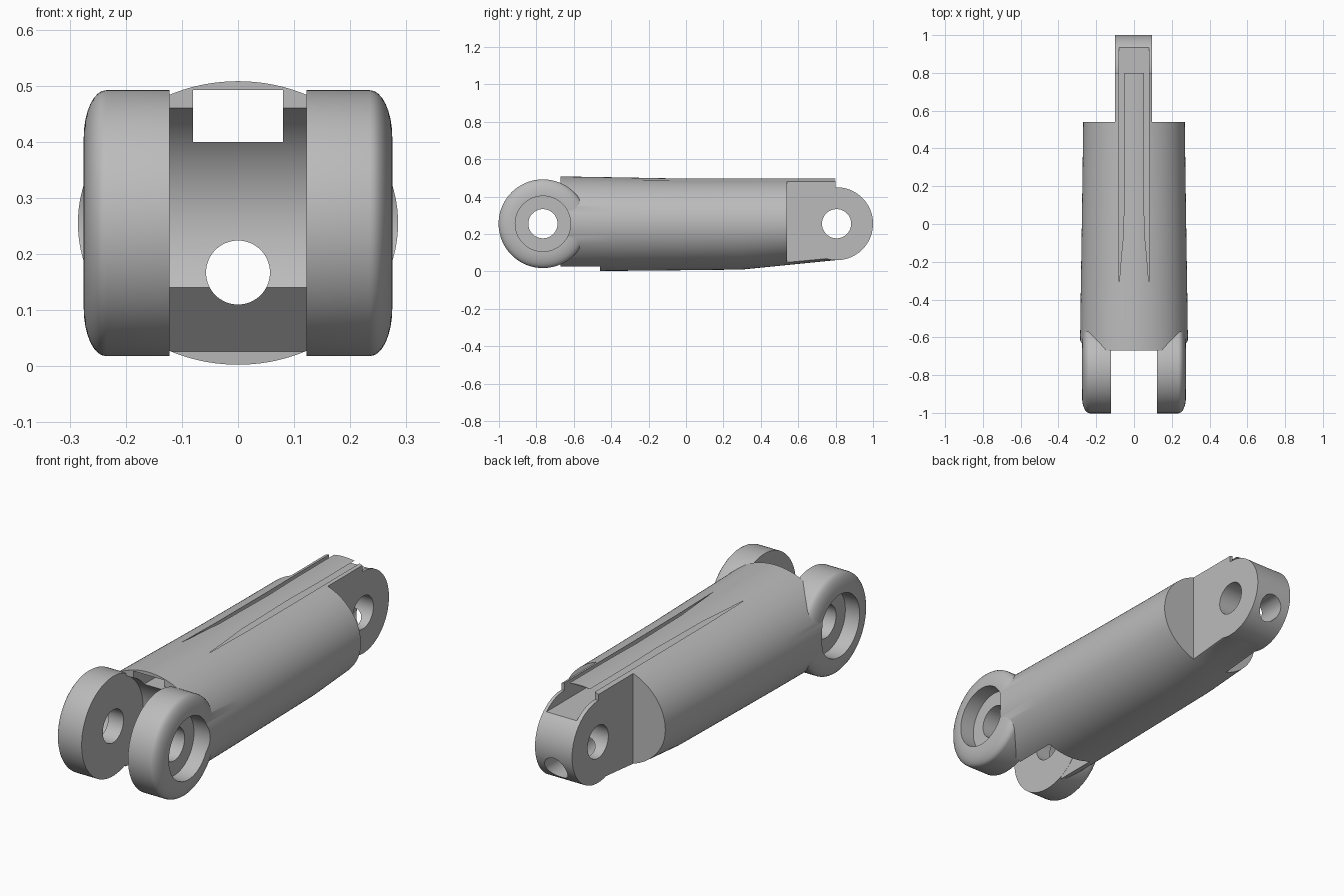
import bpy, bmesh, math
from mathutils import Matrix

if "Cube" in bpy.data.objects:
    bpy.data.objects.remove(bpy.data.objects["Cube"], do_unlink=True)

AXIS_Z = 0.255
FRONT_PIN, REAR_PIN = -0.765, 0.805

grey = bpy.data.materials.new("satin grey")
grey.use_nodes = True
grey.diffuse_color = (0.5, 0.5, 0.5, 1)
grey.node_tree.nodes["Principled BSDF"].inputs["Base Color"].default_value = (0.5, 0.5, 0.5, 1)


def finish(bm, name):
    bmesh.ops.recalc_face_normals(bm, faces=bm.faces)
    mesh = bpy.data.meshes.new(name)
    bm.to_mesh(mesh)
    bm.free()
    mesh.materials.append(grey)
    obj = bpy.data.objects.new(name, mesh)
    bpy.context.collection.objects.link(obj)
    return obj


def skin(rings, name):
    """Closed solid through a list of equal-length rings."""
    bm = bmesh.new()
    loops = [[bm.verts.new(p) for p in ring] for ring in rings]
    n = len(loops[0])
    for a, b in zip(loops, loops[1:]):
        for i in range(n):
            j = (i + 1) % n
            bm.faces.new((a[i], a[j], b[j], b[i]))
    bm.faces.new(loops[0])
    bm.faces.new(loops[-1])
    return finish(bm, name)


def box(name, x, y, z):
    corners = [(y[0], z[0]), (y[1], z[0]), (y[1], z[1]), (y[0], z[1])]
    return prism(name, corners, x)


def prism(name, outline, x):
    return skin([[(k, y, z) for y, z in outline] for k in x], name)


def lathe(name, profile, y, segments=96):
    """Solid turned about an x-direction axis; profile holds (x, radius)."""
    turn = [2 * math.pi * i / segments for i in range(segments)]
    return skin([[(x, y + r * math.cos(a), AXIS_Z + r * math.sin(a)) for a in turn]
                 for x, r in profile], name)


def boolean(target, tool, operation="DIFFERENCE"):
    mod = target.modifiers.new("join", "BOOLEAN")
    mod.operation, mod.object, mod.solver = operation, tool, "EXACT"
    bpy.context.view_layer.objects.active = target
    bpy.ops.object.modifier_apply(modifier=mod.name)
    bpy.data.objects.remove(tool, do_unlink=True)


# Tapered oval barrel: (y, half width, top, bottom)
sections = [(-0.67, 0.286, 0.508, 0.002), (-0.37, 0.282, 0.503, 0.003),
            (-0.05, 0.277, 0.497, 0.006), (0.3, 0.272, 0.496, 0.01),
            (0.54, 0.269, 0.497, 0.034), (0.8, 0.267, 0.497, 0.06)]
rings = []
for y, half, top, bottom in sections:
    ring = []
    for i in range(128):
        a = 2 * math.pi * i / 128
        s = math.sin(a)
        rise = top - AXIS_Z if s > 0 else AXIS_Z - bottom
        ring.append((half * math.cos(a), y, AXIS_Z + rise * s))
    rings.append(ring)
link = skin(rings, "finger_link")

# Rear tang: round end, then flat sides
boolean(link, lathe("tang_end", [(-0.2, 0.195), (0.2, 0.195)], REAR_PIN), "UNION")
boolean(link, box("tang_left", (0.095, 0.5), (0.54, 1.2), (-0.2, 0.8)))
boolean(link, box("tang_right", (-0.5, -0.1), (0.54, 1.2), (-0.2, 0.8)))

# Front clearance between the prongs, and the relief below it
gap = (-0.1225, 0.1225)
boolean(link, lathe("clearance", [(k, 0.226) for k in gap], FRONT_PIN))
boolean(link, prism("relief", [(-0.57, 0.14), (-0.46, 0.026), (-0.455, -0.05),
                               (-0.9, -0.05), (-0.9, 0.14)], gap))

# Front prongs: discs with a rounded outer rim
rim = [(0.235 + 0.04 * math.sin(t), 0.152 + 0.085 * math.cos(t))
       for t in (math.pi / 2 * i / 8 for i in range(9))]
for side in (-1, 1):
    profile = [(side * x, r) for x, r in [(0.122, 0.237)] + rim]
    boolean(link, lathe("prong", profile, FRONT_PIN), "UNION")
for side in (-1, 1):
    boolean(link, lathe("counterbore", [(side * 0.2, 0.148), (side * 0.4, 0.148)], FRONT_PIN))

# Pin holes
for y in (FRONT_PIN, REAR_PIN):
    boolean(link, lathe("pin_hole", [(-0.5, 0.078), (0.5, 0.078)], y, 64))

# Lengthwise slot under the top skin, and the round channel below
boolean(link, box("slot", (-0.08, 0.08), (-1.2, 1.2), (0.4, 0.492)))
turn = [2 * math.pi * i / 64 for i in range(64)]
channel = [[(0.057 * math.cos(a), y, 0.167 + 0.057 * math.sin(a)) for a in turn]
           for y in (-1.2, 1.2)]
boolean(link, skin(channel, "channel"))

# Smooth shading with sharp edges kept
bpy.ops.object.select_all(action="DESELECT")
link.select_set(True)
bpy.context.view_layer.objects.active = link
bpy.ops.object.shade_smooth_by_angle(angle=math.radians(25))
